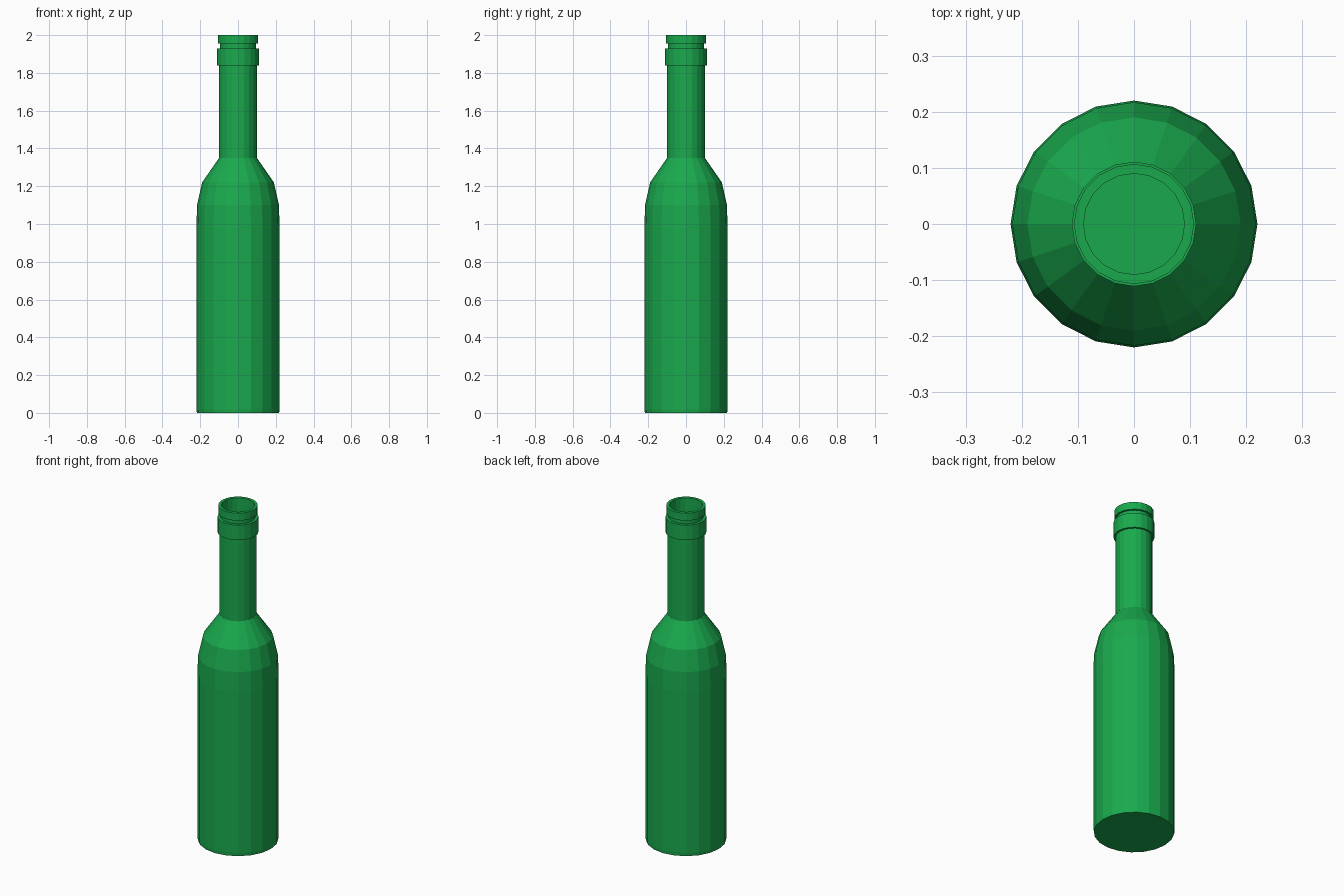
import bpy, bmesh
from math import cos, sin, tau

if "Cube" in bpy.data.objects:
    bpy.data.objects.remove(bpy.data.objects["Cube"])

SIDES = 20

# Half profile (radius, height): outer wall upward, over the lip, inner wall down
OUTER = [(0.218, 0), (0.22, 0.02), (0.22, 0.98), (0.217, 1.1), (0.19, 1.22), (0.1, 1.35),
         (0.1, 1.84), (0.111, 1.84), (0.111, 1.93), (0.095, 1.93),
         (0.095, 1.955), (0.107, 1.955), (0.107, 2.0)]
INNER = [(0.09, 2.0), (0.09, 1.355), (0.178, 1.21), (0.204, 1.1), (0.206, 0.98), (0.206, 0.02)]


def lathe(name, profile):
    bm = bmesh.new()
    rings = [[bm.verts.new((r * cos(tau * i / SIDES), r * sin(tau * i / SIDES), z))
              for i in range(SIDES)] for r, z in profile]
    for a, b in zip(rings, rings[1:]):
        for i in range(SIDES):
            j = (i + 1) % SIDES
            bm.faces.new((a[i], a[j], b[j], b[i]))
    # Close the underside and the inside floor
    bm.faces.new(rings[0][::-1])
    bm.faces.new(rings[-1])
    bmesh.ops.recalc_face_normals(bm, faces=bm.faces)
    mesh = bpy.data.meshes.new(name)
    bm.to_mesh(mesh)
    bm.free()
    obj = bpy.data.objects.new(name, mesh)
    bpy.context.collection.objects.link(obj)
    return obj


# Green glass bottle
bottle = lathe("bottle", OUTER + INNER)
glass = bpy.data.materials.new("green_glass")
glass.diffuse_color = (0.01, 0.4, 0.075, 1)
glass.use_nodes = True
glass.node_tree.nodes["Principled BSDF"].inputs["Base Color"].default_value = glass.diffuse_color
bottle.data.materials.append(glass)
